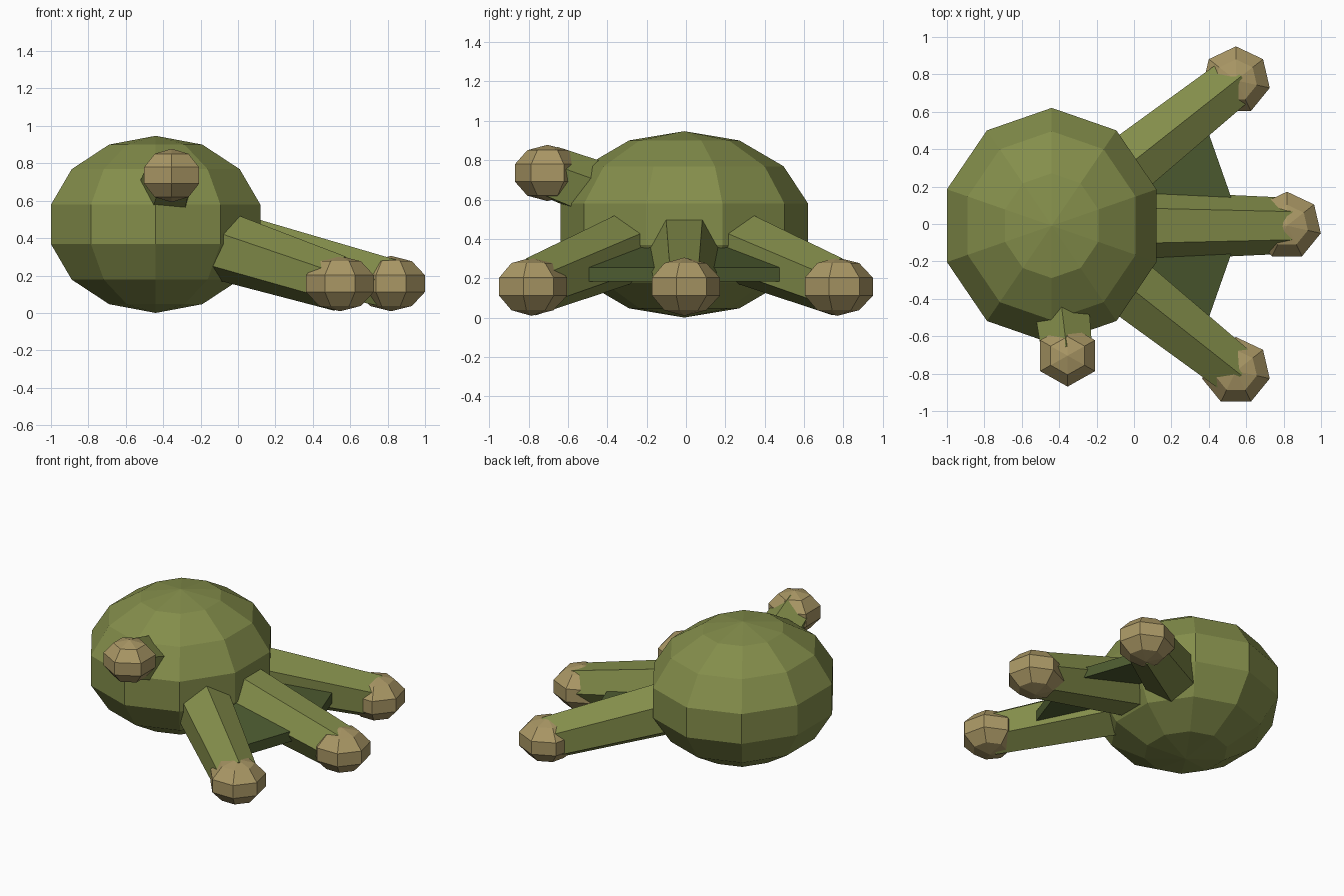
import bpy, bmesh, math
from mathutils import Vector, Matrix

if "Cube" in bpy.data.objects:
    bpy.data.objects.remove(bpy.data.objects["Cube"])


def material(name, rgb):
    m = bpy.data.materials.new(name)
    m.diffuse_color = (*rgb, 1)
    m.use_nodes = True
    m.node_tree.nodes["Principled BSDF"].inputs["Base Color"].default_value = m.diffuse_color
    return m


SKIN = material("olive_skin", (0.23, 0.27, 0.07))
WEB = material("dark_web", (0.075, 0.105, 0.03))
PAD = material("tan_pad", (0.40, 0.31, 0.13))


def finish(name, bm, mat):
    bmesh.ops.recalc_face_normals(bm, faces=bm.faces)
    me = bpy.data.meshes.new(name)
    bm.to_mesh(me)
    bm.free()
    me.materials.append(mat)
    ob = bpy.data.objects.new(name, me)
    bpy.context.collection.objects.link(ob)
    return ob


def ball(name, center, radii, segments, rings, mat):
    # one vertex column faces +y
    bm = bmesh.new()
    bmesh.ops.create_uvsphere(bm, u_segments=segments, v_segments=rings, radius=1)
    first = max(bm.verts, key=lambda v: (round(v.co.x**2 + v.co.y**2, 3), v.co.y)).co
    turn = math.pi / 2 - math.atan2(first.y, first.x)
    bmesh.ops.transform(bm, verts=bm.verts, matrix=Matrix.Translation(center)
                        @ Matrix.Diagonal((*radii, 1)) @ Matrix.Rotation(turn, 4, 'Z'))
    return finish(name, bm, mat)


def digit(name, a, b, r1, r2, sides, roll, mat):
    # tapered prism from a to b; roll 0 puts a corner on top
    axis = (b - a).normalized()
    side = axis.cross(Vector((0, 0, 1))).normalized()
    up = side.cross(axis)
    bm = bmesh.new()
    loops = []
    for p, r in ((a, r1), (b, r2)):
        angles = [roll + 2 * math.pi * i / sides for i in range(sides)]
        loops.append([bm.verts.new(p + r * (up * math.cos(t) + side * math.sin(t))) for t in angles])
    for i in range(sides):
        j = (i + 1) % sides
        bm.faces.new((loops[0][i], loops[0][j], loops[1][j], loops[1][i]))
    for loop in loops:
        bm.faces.new(loop)
    return finish(name, bm, mat)


# Palm
palm = Vector((-0.44, -0.009, 0.4735))
ball("palm", palm, (0.604, 0.646, 0.4735), 10, 7, SKIN)

# Three toes with round pads
tips = [Vector((0.545, -0.786, 0.157)), Vector((0.818, -0.009, 0.157)), Vector((0.545, 0.768, 0.157))]
for label, tip, roll in zip(("right", "middle", "left"), tips, (0, math.pi / 6, 0)):
    digit(label + "_toe", palm, tip, 0.208, 0.15, 6, roll, SKIN)
    ball(label + "_toe_pad", tip, (0.195, 0.191, 0.148), 7, 5, PAD)

# Webbing between neighbouring toes
half = Vector((0, 0, 0.036))
ends = [palm.lerp(t, 0.805) for t in tips]
for label, p, q in (("right", ends[0], ends[1]), ("left", ends[1], ends[2])):
    bm = bmesh.new()
    low, high = ([bm.verts.new(c + h) for c in (palm, p, q)] for h in (-half, half))
    bm.faces.new(low)
    bm.faces.new(high)
    for i in range(3):
        j = (i + 1) % 3
        bm.faces.new((low[i], low[j], high[j], high[i]))
    finish(label + "_web", bm, WEB)

# Thumb with its pad
thumb_tip = Vector((-0.355, -0.704, 0.735))
digit("thumb", palm, thumb_tip, 0.175, 0.142, 5, 0, SKIN)
ball("thumb_pad", thumb_tip, (0.178, 0.174, 0.143), 6, 5, PAD)
